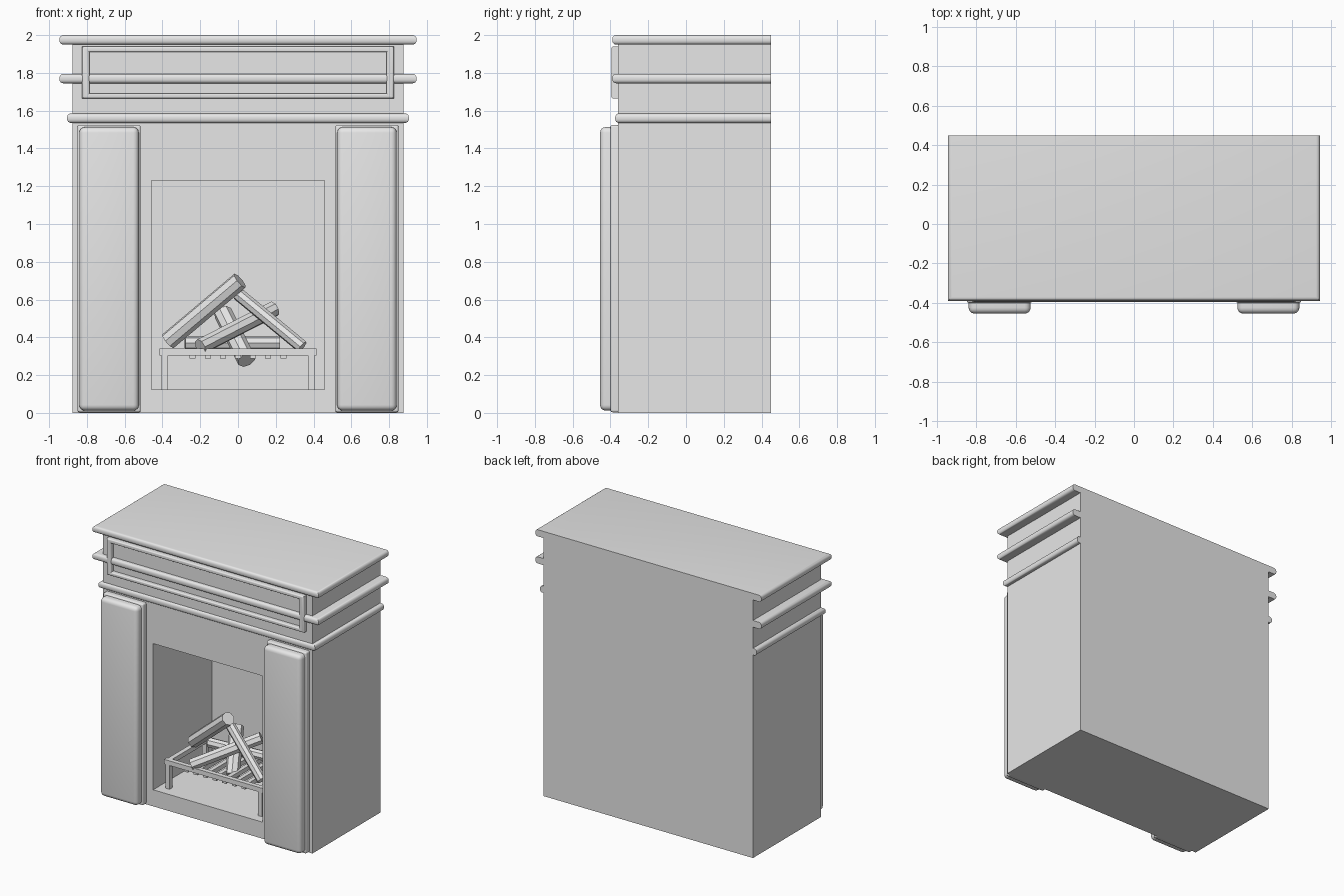
import bpy, bmesh, math
from mathutils import Vector

if "Cube" in bpy.data.objects:
    bpy.data.objects.remove(bpy.data.objects["Cube"], do_unlink=True)

GREY = (0.8, 0.8, 0.8, 1)
grey = bpy.data.materials.new("plain_grey")
grey.use_nodes = True
grey.diffuse_color = GREY
grey.node_tree.nodes["Principled BSDF"].inputs["Base Color"].default_value = GREY


def finish(name, bm, smooth=False):
    bmesh.ops.recalc_face_normals(bm, faces=bm.faces)
    mesh = bpy.data.meshes.new(name)
    bm.to_mesh(mesh)
    bm.free()
    mesh.materials.append(grey)
    obj = bpy.data.objects.new(name, mesh)
    bpy.context.collection.objects.link(obj)
    if smooth:
        bpy.ops.object.select_all(action='DESELECT')
        obj.select_set(True)
        bpy.context.view_layer.objects.active = obj
        bpy.ops.object.shade_smooth_by_angle(angle=math.radians(40))
    return obj


def box_mesh(lo, hi):
    bm = bmesh.new()
    bmesh.ops.create_cube(bm, size=1)
    for v in bm.verts:
        v.co = [hi[i] if v.co[i] > 0 else lo[i] for i in range(3)]
    return bm


def round_edges(bm, rule, radius):
    edges = [e for e in bm.edges if rule(*[v.co for v in e.verts])]
    bmesh.ops.bevel(bm, geom=edges, offset=radius, segments=4, profile=0.5, affect='EDGES')


def recess(bm, x, z0, z1, floor_y):
    """Cut a rectangular pocket into the front face."""
    front = min(bm.faces, key=lambda f: f.calc_center_median().y)
    mid = front.calc_center_median()
    bmesh.ops.inset_region(bm, faces=[front], thickness=0.02)
    for v in front.verts:
        v.co.x = x if v.co.x > mid.x else -x
        v.co.z = z1 if v.co.z > mid.z else z0
    pocket = bmesh.ops.extrude_discrete_faces(bm, faces=[front])["faces"][0]
    for v in pocket.verts:
        v.co.y = floor_y


def box(name, lo, hi):
    return finish(name, box_mesh(lo, hi))


BACK, FRONT = 0.45, -0.36

# Chimney body with the firebox pocket
bm = box_mesh((-0.875, FRONT, 0), (0.875, BACK, 1.97))
recess(bm, 0.457, 0.125, 1.23, 0.34)
finish("chimney_body", bm)

# Mantel shelf and mouldings: rounded on front and sides, flat at the back
for name, x, y, z0, z1 in (("mantel_shelf", 0.945, -0.39, 1.95, 2.0),
                           ("middle_moulding", 0.945, -0.39, 1.745, 1.795),
                           ("lower_moulding", 0.905, -0.375, 1.535, 1.585)):
    bm = box_mesh((-x, y, z0), (x, BACK, z1))
    round_edges(bm, lambda a, b: abs(a.z - b.z) < 0.001 and min(a.y, b.y) < 0, 0.02)
    finish(name, bm, True)

# Raised frame across the frieze
bm = box_mesh((-0.825, -0.395, 1.665), (0.825, -0.35, 1.94))
recess(bm, 0.787, 1.692, 1.91, -0.362)
round_edges(bm, lambda a, b: max(a.y, b.y) < -0.39
            and (abs(a.x - b.x) < 0.001 or abs(a.z - b.z) < 0.001), 0.01)
finish("frieze_frame", bm, True)

# Pillars: a backing plate with a padded panel in front
for side, s in (("left", 1), ("right", -1)):
    for part, x0, x1, y0, y1, z0, z1, r in (
            ("plate", 0.515, 0.85, -0.4, -0.35, 0.003, 1.525, 0.012),
            ("panel", 0.525, 0.84, -0.455, -0.38, 0.012, 1.513, 0.03)):
        xs = sorted((s * x0, s * x1))
        bm = box_mesh((xs[0], y0, z0), (xs[1], y1, z1))
        round_edges(bm, lambda a, b: min(a.y, b.y) < y0 + 0.001, r)
        finish(f"{side}_pillar_{part}", bm, True)

# Fire grate
GX, GF, GB, BAR = 0.415, -0.29, 0.15, 0.035
for name, y in (("front", GF), ("rear", GB)):
    box(f"grate_{name}_rail", (-GX, y, 0.305), (GX, y + BAR, 0.34))
    for side, x in (("left", 0.37), ("right", -0.405)):
        box(f"grate_{name}_{side}_leg", (x, y, 0.125), (x + BAR, y + BAR, 0.306))
for side, x in (("left", 0.37), ("right", -0.405)):
    box(f"grate_{side}_rail", (x, GF + BAR, 0.305), (x + BAR, GB, 0.34))
for i in range(7):
    x = -0.24 + i * 0.08
    box(f"grate_slat_{i + 1}", (x - 0.016, GF + 0.01, 0.287), (x + 0.016, GB + 0.02, 0.32))

# Logs, as eight-sided prisms between two end points
LOGS = (((-0.37, 0.0, 0.38), (0.01, -0.13, 0.7), 0.048),
        ((0.0, -0.09, 0.63), (0.34, -0.2, 0.35), 0.035),
        ((-0.2, -0.27, 0.35), (0.19, 0.01, 0.55), 0.043),
        ((-0.28, 0.06, 0.37), (0.22, 0.1, 0.37), 0.036),
        ((0.045, -0.13, 0.28), (-0.08, 0.1, 0.53), 0.05))
for i, (a, b, r) in enumerate(LOGS):
    a, b = Vector(a), Vector(b)
    bm = bmesh.new()
    bmesh.ops.create_cone(bm, cap_ends=True, segments=8, radius1=r, radius2=r,
                          depth=(b - a).length)
    turn = (b - a).to_track_quat('Z', 'Y').to_matrix()
    for v in bm.verts:
        v.co = turn @ v.co + (a + b) / 2
    finish(f"log_{i + 1}", bm)
